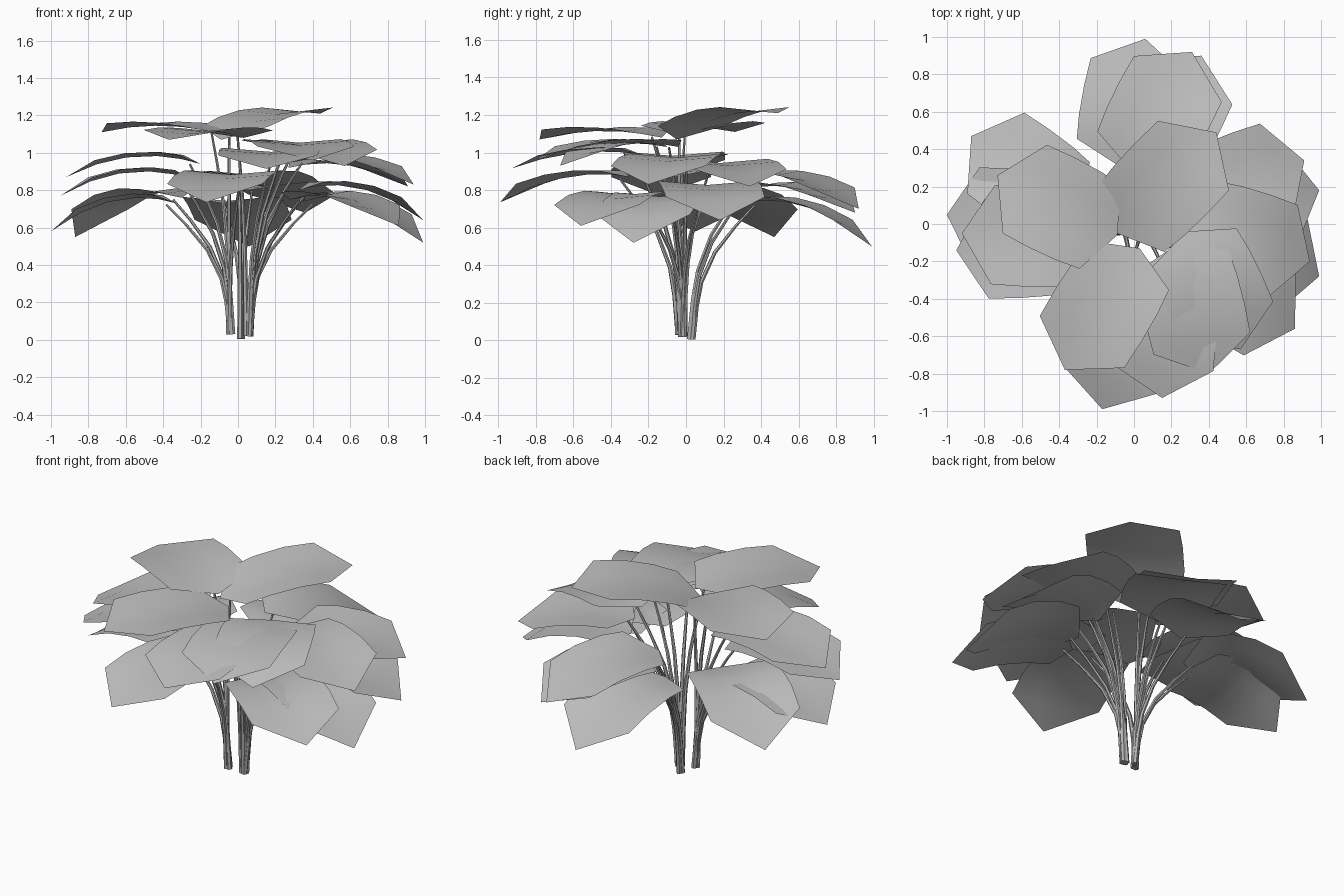
import bpy, bmesh, math, random
from mathutils import Vector

random.seed(4)
cube = bpy.data.objects.get("Cube")
if cube:
    bpy.data.objects.remove(cube, do_unlink=True)


def material(name, value):
    m = bpy.data.materials.new(name)
    m.use_nodes = True
    colour = (value, value, value, 1)
    m.diffuse_color = colour
    m.node_tree.nodes["Principled BSDF"].inputs["Base Color"].default_value = colour
    return m


leaf_grey = material("leaf_grey", 0.52)
stem_grey = material("stem_grey", 0.45)

# Outline of a leaf: position along the midrib and half width
OUTLINE = [(0.14, 0.25), (0.32, 0.265), (0.55, 0.27), (0.77, 0.265)]
# Height of the blade edges above the midrib
FOLD = 0.022


def add_leaf(name, base, tip, arch):
    """Arched blade, shallowly folded along the midrib, pointed at both ends."""
    base, tip = Vector(base), Vector(tip)
    out = tip - base
    side = Vector((-out.y, out.x, 0)).normalized()

    def rib(t):
        return base + out * t + Vector((0, 0, arch * 4 * t * (1 - t)))

    bm = bmesh.new()
    start = bm.verts.new(base)
    end = bm.verts.new(tip)
    rows = []
    for t, half in OUTLINE:
        row = []
        for k in (-1, -0.5, 0, 0.5, 1):
            lift = Vector((0, 0, FOLD * abs(k)))
            row.append(bm.verts.new(rib(t) + side * half * k + lift))
        rows.append(row)
    for a, b in zip(rows, rows[1:]):
        for i in range(4):
            bm.faces.new((a[i], b[i], b[i + 1], a[i + 1]))
    for i in range(4):
        bm.faces.new((start, rows[0][i], rows[0][i + 1]))
        bm.faces.new((end, rows[-1][i + 1], rows[-1][i]))
    bmesh.ops.recalc_face_normals(bm, faces=bm.faces)
    if sum(f.normal.z for f in bm.faces) < 0:
        bmesh.ops.reverse_faces(bm, faces=bm.faces)
    mesh = bpy.data.meshes.new(name)
    bm.to_mesh(mesh)
    bm.free()
    mesh.materials.append(leaf_grey)
    obj = bpy.data.objects.new(name, mesh)
    bpy.context.collection.objects.link(obj)
    return obj


# The stalks spring from three tight clumps
CLUMPS = [Vector((-0.04, -0.03, 0.03)), Vector((0.01, 0.025, 0.005)),
          Vector((0.055, -0.02, 0.02))]


def add_stem(name, base, tip):
    """Tapered stalk that rises steeply and then bends out to its leaf."""
    base, tip = Vector(base), Vector(tip)
    heading = Vector((base.x, base.y, 0)).normalized()
    foot = max(CLUMPS, key=lambda c: c.dot(heading)).copy()
    foot.x += random.uniform(-0.014, 0.014)
    foot.y += random.uniform(-0.014, 0.014)
    end = base + (tip - base) * 0.08 + Vector((0, 0, 0.005))
    curve = bpy.data.curves.new(name, "CURVE")
    curve.dimensions = "3D"
    curve.bevel_depth = 0.016
    curve.bevel_resolution = 1
    curve.use_fill_caps = True
    path = [(0, 0, 1), (0.06, 0.25, 0.85), (0.14, 0.43, 0.75),
            (0.36, 0.65, 0.65), (0.7, 0.85, 0.5), (1, 1, 0.4)]
    spline = curve.splines.new("POLY")
    spline.points.add(len(path) - 1)
    for point, (r, h, radius) in zip(spline.points, path):
        p = foot.lerp(end, r)
        p.z = foot.z + (end.z - foot.z) * h
        point.co = (*p, 1)
        point.radius = radius
    curve.materials.append(stem_grey)
    obj = bpy.data.objects.new(name, curve)
    bpy.context.collection.objects.link(obj)
    return obj


# Each leaf: name, where the stalk meets it, its tip, and its arch
LEAVES = [
    ("top", (-0.09, -0.05, 1.07), (0.44, 0.49, 1.21), 0.06),
    ("upper_right_side", (-0.09, -0.06, 1.1), (-0.73, 0.26, 1.11), 0.04),
    ("upper_front", (0.03, -0.13, 1.08), (-0.37, -0.78, 1.07), 0.04),
    ("front_corner", (0.28, -0.04, 1.03), (0.57, -0.67, 0.93), 0.06),
    ("front_inner", (0.24, -0.10, 1.03), (0.40, -0.80, 0.96), 0.05),
    ("front_middle", (0.19, -0.24, 0.99), (0.15, -0.93, 0.915), 0.045),
    ("front_low", (0.03, -0.30, 0.87), (-0.17, -0.99, 0.735), 0.065),
    ("left_high", (0.29, 0.02, 0.95), (0.94, -0.20, 0.83), 0.07),
    ("left_back", (0.27, 0.11, 0.92), (0.91, 0.34, 0.82), 0.065),
    ("left_middle", (0.32, 0.08, 0.8), (0.99, 0.18, 0.64), 0.09),
    ("left_low", (0.35, -0.06, 0.74), (0.99, -0.28, 0.52), 0.11),
    ("left_front", (0.28, -0.20, 0.75), (0.86, -0.56, 0.61), 0.08),
    ("right_high", (-0.20, -0.08, 0.94), (-0.92, -0.05, 0.87), 0.075),
    ("right_middle", (-0.25, -0.11, 0.86), (-0.95, -0.14, 0.77), 0.08),
    ("right_low", (-0.33, 0.0, 0.73), (-1.0, 0.05, 0.58), 0.09),
    ("right_back", (-0.30, 0.07, 0.76), (-0.87, 0.47, 0.55), 0.11),
    ("back_low", (-0.08, 0.31, 0.73), (0.06, 0.99, 0.5), 0.095),
    ("back_high", (-0.02, 0.29, 0.87), (0.31, 0.92, 0.7), 0.075),
    ("back_corner", (0.05, 0.28, 0.8), (0.36, 0.90, 0.68), 0.07),
]

parts = []
for label, base, tip, arch in LEAVES:
    parts.append(add_leaf(label + "_leaf", base, tip, arch))
    parts.append(add_stem(label + "_stem", base, tip))

# Turn the stalks into meshes and smooth everything
bpy.ops.object.select_all(action="DESELECT")
for obj in parts:
    obj.select_set(True)
bpy.context.view_layer.objects.active = parts[0]
bpy.ops.object.convert(target="MESH")
bpy.ops.object.shade_smooth_by_angle(angle=math.radians(35))
